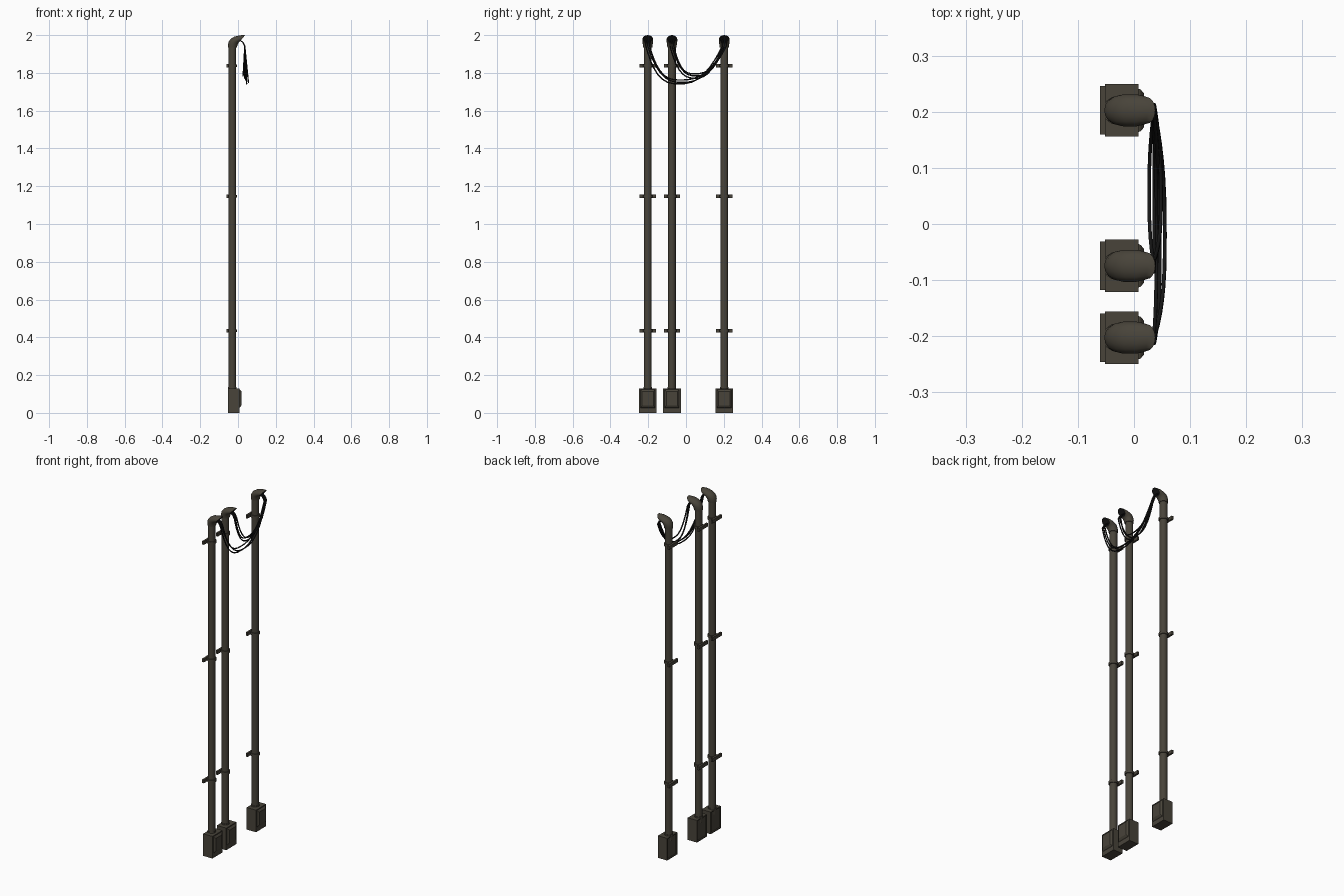
import bpy, bmesh, math
from mathutils import Vector

if "Cube" in bpy.data.objects:
    bpy.data.objects.remove(bpy.data.objects["Cube"])


def mat(name, col):
    m = bpy.data.materials.new(name)
    m.diffuse_color = (*col, 1)
    m.use_nodes = True
    m.node_tree.nodes["Principled BSDF"].inputs["Base Color"].default_value = m.diffuse_color
    return m


METAL = mat("dark olive metal", (0.065, 0.057, 0.042))
BLACK = mat("black rubber", (0.008, 0.008, 0.008))
POLE_X = -0.03


def finish(name, bm, mats, smooth=False):
    me = bpy.data.meshes.new(name)
    bm.normal_update()
    bm.to_mesh(me)
    bm.free()
    for m in mats:
        me.materials.append(m)
    ob = bpy.data.objects.new(name, me)
    bpy.context.collection.objects.link(ob)
    if smooth:
        bpy.context.view_layer.objects.active = ob
        ob.select_set(True)
        bpy.ops.object.shade_smooth_by_angle(angle=math.radians(40))
        ob.select_set(False)
    return ob


def loft(bm, rings, caps=(True, True)):
    vs = [[bm.verts.new(p) for p in r] for r in rings]
    n = len(vs[0])
    for a, b in zip(vs, vs[1:]):
        for i in range(n):
            j = (i + 1) % n
            bm.faces.new((a[i], a[j], b[j], b[i]))
    if caps[0]:
        bm.faces.new(vs[0][::-1])
    end = bm.faces.new(vs[-1]) if caps[1] else None
    return end


def circle(x, y, z, r, n=16):
    return [(x + r * math.cos(2 * math.pi * i / n),
             y + r * math.sin(2 * math.pi * i / n), z) for i in range(n)]


def rect_x(x, y, hw, z0, z1):
    return [(x, y - hw, z0), (x, y + hw, z0), (x, y + hw, z1), (x, y - hw, z1)]


def junction_box(y):
    # Body, open towards the wall
    bm = bmesh.new()
    loft(bm, [rect_x(-0.046, y, 0.041, 0.006, 0.124),
              rect_x(-0.052, y, 0.041, 0.006, 0.124),
              rect_x(-0.052, y, 0.047, 0, 0.13),
              rect_x(0.008, y, 0.047, 0, 0.13)])
    finish("junction_box", bm, [METAL])
    # Bevelled access cover with a shallow recess
    bm = bmesh.new()
    loft(bm, [rect_x(0.007, y, 0.039, 0.026, 0.124),
              rect_x(0.012, y, 0.037, 0.030, 0.122),
              rect_x(0.018, y, 0.030, 0.040, 0.114)])
    finish("access_cover", bm, [METAL])


def pipe(y):
    bm = bmesh.new()
    loft(bm, [circle(POLE_X, y, z, 0.0205) for z in (0.1, 1.95)])
    finish("conduit_pipe", bm, [METAL], True)
    # Collar where the pipe enters the box
    bm = bmesh.new()
    loft(bm, [circle(POLE_X, y, z, 0.0225) for z in (0.125, 0.137)])
    finish("pipe_collar", bm, [METAL], True)


def bracket(y, z):
    # Wall strut and clamp ring
    bm = bmesh.new()
    loft(bm, [rect_x(-0.061, y, 0.043, z - 0.010, z + 0.010),
              rect_x(-0.050, y, 0.043, z - 0.010, z + 0.010)])
    finish("wall_strut", bm, [METAL])
    bm = bmesh.new()
    loft(bm, [circle(POLE_X, y, z + d, 0.0255) for d in (-0.007, 0.007)])
    finish("pipe_clamp", bm, [METAL], True)


def hood(y):
    # Weather hood: sections between an upper and a lower profile point
    sections = [((-0.053, 1.935), (-0.005, 1.935), 0.0240),
                ((-0.053, 1.950), (-0.004, 1.943), 0.0255),
                ((-0.049, 1.966), (-0.002, 1.949), 0.0270),
                ((-0.038, 1.981), (0.000, 1.954), 0.0285),
                ((-0.019, 1.992), (0.002, 1.957), 0.0285),
                ((0.005, 1.998), (0.004, 1.960), 0.0285),
                ((0.024, 2.000), (0.005, 1.961), 0.0265),
                ((0.038, 2.000), (0.006, 1.962), 0.0240)]
    rings = []
    for a, b, w in sections:
        c = Vector(((a[0] + b[0]) / 2, y, (a[1] + b[1]) / 2))
        d = Vector(((b[0] - a[0]) / 2, 0, (b[1] - a[1]) / 2))
        rings.append([c + d * math.cos(t) + Vector((0, w * math.sin(t), 0))
                      for t in (2 * math.pi * i / 16 for i in range(16))])
    bm = bmesh.new()
    end = loft(bm, rings)
    bmesh.ops.inset_region(bm, faces=[end], thickness=0.003)
    end.material_index = 1
    finish("weather_hood", bm, [METAL, BLACK], True)


def wire(ya, yb, low, x, off, skew):
    pts = [(0.010, ya + off, 1.973), (0.026, ya + off, 1.962)]
    n = 16
    for i in range(n + 1):
        t = -1 + 2 * i / n
        s = math.copysign(1 - (1 - abs(t)) ** 1.35, t)   # crowd towards the ends
        k = abs(s) ** 2.7
        yy = (ya + yb) / 2 + (yb - ya) / 2 * s + off * abs(s) + skew * (1 - s * s)
        pts.append((x * (1 - k) + 0.036 * k, yy, low + (1.942 - low) * k))
    pts += [(0.026, yb + off, 1.962), (0.010, yb + off, 1.973)]
    cu = bpy.data.curves.new("hanging_wire", 'CURVE')
    cu.dimensions = '3D'
    cu.bevel_depth = 0.0036
    cu.bevel_resolution = 1
    cu.resolution_u = 2
    cu.use_fill_caps = True
    sp = cu.splines.new('POLY')
    sp.points.add(len(pts) - 1)
    for p, q in zip(sp.points, pts):
        p.co = (*q, 1)
    sp.use_smooth = True
    cu.materials.append(BLACK)
    bpy.context.collection.objects.link(bpy.data.objects.new("hanging_wire", cu))


POLES = (-0.2025, -0.0745, 0.2025)
for y in POLES:
    junction_box(y)
    pipe(y)
    hood(y)
    for z in (0.435, 1.147, 1.838):
        bracket(y, z)

# Wires looping between the hoods
for low, x, off, skew in ((1.742, 0.046, -0.010, -0.035), (1.750, 0.055, 0.0, -0.02),
                          (1.762, 0.040, 0.010, -0.03)):
    wire(POLES[0], POLES[2], low, x, off, skew)
for low, x, off, skew in ((1.772, 0.036, -0.010, -0.015), (1.784, 0.027, 0.0, -0.01),
                          (1.795, 0.048, 0.010, -0.02)):
    wire(POLES[1], POLES[2], low, x, off, skew)
